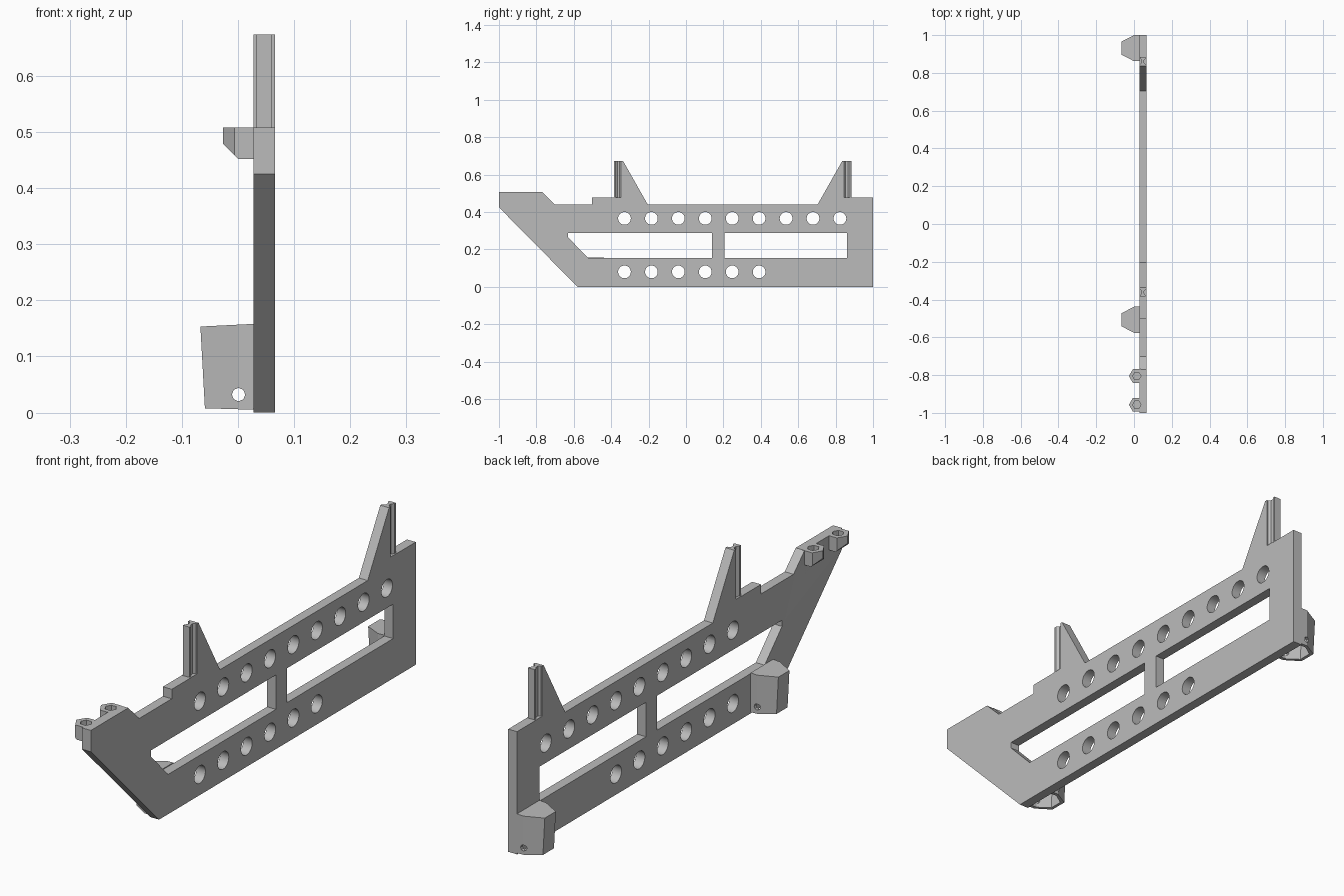
import bpy, bmesh, math
from mathutils import Vector, Matrix

cube = bpy.data.objects.get("Cube")
if cube:
    bpy.data.objects.remove(cube, do_unlink=True)

grey = bpy.data.materials.new("plain grey")
grey.use_nodes = True
grey.diffuse_color = (0.5, 0.5, 0.5, 1)
grey.node_tree.nodes["Principled BSDF"].inputs["Base Color"].default_value = (0.5, 0.5, 0.5, 1)

X_IN, X_OUT = 0.028, 0.066
X_MID = (X_IN + X_OUT) / 2


def finish(name, bm):
    bmesh.ops.recalc_face_normals(bm, faces=bm.faces)
    mesh = bpy.data.meshes.new(name)
    bm.to_mesh(mesh)
    bm.free()
    mesh.materials.append(grey)
    obj = bpy.data.objects.new(name, mesh)
    bpy.context.collection.objects.link(obj)
    return obj


def loft(name, low, high):
    """Solid between two matching outlines of 3D points."""
    bm = bmesh.new()
    a = [bm.verts.new(p) for p in low]
    b = [bm.verts.new(p) for p in high]
    bm.faces.new(a)
    bm.faces.new(b)
    for i in range(len(a)):
        j = (i + 1) % len(a)
        bm.faces.new((a[i], a[j], b[j], b[i]))
    return finish(name, bm)


def slab(name, outline, x0, x1):
    return loft(name, [(x0, y, z) for y, z in outline], [(x1, y, z) for y, z in outline])


def column(name, outline, z0, z1):
    return loft(name, [(x, y, z0) for x, y in outline], [(x, y, z1) for x, y in outline])


def rod(name, centre, radius, depth, axis, sides):
    bm = bmesh.new()
    turn = Vector((0, 0, 1)).rotation_difference(Vector(axis)).to_matrix().to_4x4()
    bmesh.ops.create_cone(bm, cap_ends=True, segments=sides, radius1=radius, radius2=radius,
                          depth=depth, matrix=Matrix.Translation(centre) @ turn)
    return finish(name, bm)


def cut(obj, cutters):
    bpy.context.view_layer.objects.active = obj
    for c in cutters:
        mod = obj.modifiers.new("cut", 'BOOLEAN')
        mod.operation, mod.solver, mod.object = 'DIFFERENCE', 'EXACT', c
        bpy.ops.object.modifier_apply(modifier=mod.name)
        bpy.data.objects.remove(c, do_unlink=True)


def hexagon(x, y, r):
    return [(x + r * math.cos(k * math.pi / 3), y + r * math.sin(k * math.pi / 3)) for k in range(6)]


# Side plate with its two uprights
plate = slab("side_plate", [
    (-1, 0.425), (-1, 0.508), (-0.77, 0.508), (-0.702, 0.441), (-0.502, 0.441),
    (-0.502, 0.478), (-0.385, 0.478), (-0.385, 0.674), (-0.337, 0.674), (-0.205, 0.441),
    (0.704, 0.441), (0.836, 0.674), (0.884, 0.674), (0.884, 0.478), (1, 0.478),
    (1, 0), (-0.58, 0)], X_IN, X_OUT)

# Long windows and the rows of round holes
cutters = [
    slab("front_window", [(-0.631, 0.289), (0.139, 0.289), (0.139, 0.155),
                          (-0.524, 0.155), (-0.631, 0.265)], 0, 0.1),
    slab("rear_window", [(0.206, 0.289), (0.861, 0.289), (0.861, 0.155), (0.206, 0.155)], 0, 0.1)]
for count, z in ((9, 0.366), (6, 0.08)):
    for i in range(count):
        cutters.append(rod("round_hole", (X_MID, -0.329 + 0.144 * i, z), 0.034, 0.1, (1, 0, 0), 32))

# Vertical rail grooves on both faces of each upright
for edge, inward in ((-0.385, 1), (0.884, -1)):
    for side in (-1, 1):
        section = [(0.03, -0.005), (0.014, -0.005), (0.014, 0.008), (0.006, 0.018),
                   (0.006, 0.03), (0.014, 0.038), (0.019, 0.038), (0.03, 0.038)]
        cutters.append(column("rail_groove", [(X_MID + side * dx, edge + inward * dy)
                                              for dx, dy in section], 0.479, 0.7))

# Nut bosses with a chamfered underside and a blind hexagonal socket
BOSS_X, TOP = 0.015, 0.508
for name, y in (("front_nut_boss", -0.957), ("rear_nut_boss", -0.805)):
    boss = column(name, hexagon(BOSS_X, y, 0.042), 0.452, TOP)
    bm = bmesh.new()
    bm.from_mesh(boss.data)
    cutting = bmesh.ops.bisect_plane(bm, geom=bm.verts[:] + bm.edges[:] + bm.faces[:],
                                     plane_co=(0, y, 0.452), plane_no=(-1, 0, -1), clear_outer=True)
    rim = [e for e in cutting["geom_cut"] if isinstance(e, bmesh.types.BMEdge)]
    bmesh.ops.holes_fill(bm, edges=rim)
    bmesh.ops.recalc_face_normals(bm, faces=bm.faces)
    bm.to_mesh(boss.data)
    bm.free()
    socket = hexagon(BOSS_X, y, 0.022)
    cut(boss, [column("socket", socket, 0.468, 0.52)])
    cutters.append(column("socket", socket, 0.468, 0.52))
cut(plate, cutters)


# Hollow tapered feet, open below, with a cross hole
def foot_outline(y, tip, wall, z, slope=0):
    half, narrow = 0.069 - wall, 0.034 - wall * 0.6
    pts = [(X_IN, half), (0, half), (tip + wall, narrow),
           (tip + wall, -narrow), (0, -half), (X_IN, -half)]
    return [(x, y + dy, z + slope * (x - X_IN)) for x, dy in pts]


for name, y in (("front_foot", -0.507), ("rear_foot", 0.931)):
    foot = loft(name, foot_outline(y, -0.059, 0, 0.005, -0.03), foot_outline(y, -0.067, 0, 0.158, 0.05))
    cavity = loft("cavity", foot_outline(y, -0.058, 0.013, -0.02), foot_outline(y, -0.066, 0.013, 0.135))
    cross_hole = rod("cross_hole", (0.001, y, 0.032), 0.012, 0.3, (0, 1, 0), 8)
    cut(foot, [cavity, cross_hole])

# Smooth the round holes while keeping edges crisp
bpy.ops.object.select_all(action='DESELECT')
plate.select_set(True)
bpy.context.view_layer.objects.active = plate
bpy.ops.object.shade_smooth_by_angle(angle=math.radians(30))
